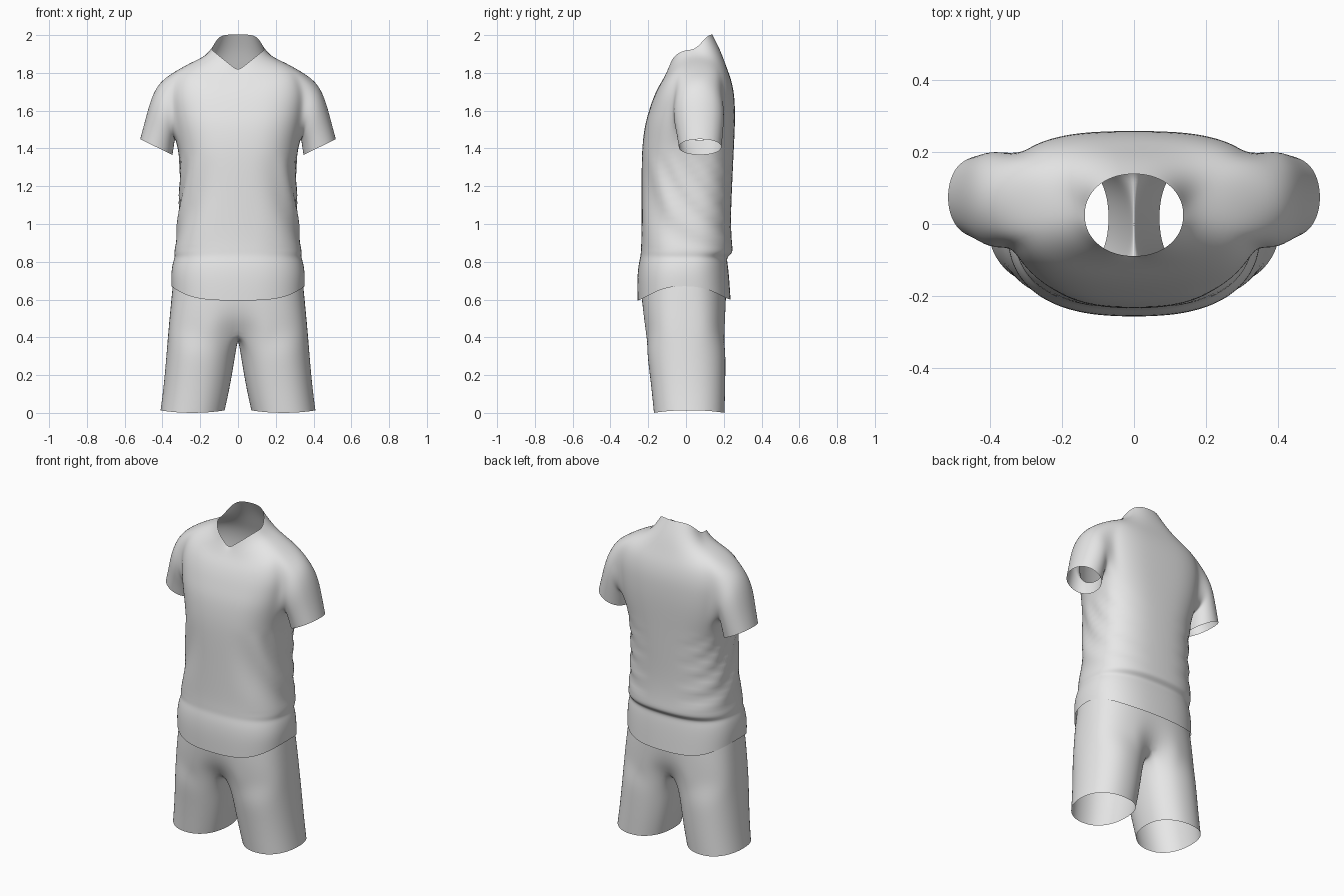
import bpy, bmesh
from math import sin, cos, pi, atan2, copysign

cube = bpy.data.objects.get("Cube")
if cube:
    bpy.data.objects.remove(cube, do_unlink=True)

fabric = bpy.data.materials.new("light_grey_fabric")
fabric.use_nodes = True
GREY = (0.8, 0.8, 0.8, 1)
fabric.diffuse_color = GREY
fabric.node_tree.nodes["Principled BSDF"].inputs["Base Color"].default_value = GREY

HALF = 16  # faces around half a body ring


def spow(v, p):
    return copysign(abs(v) ** p, v)


def half_ring(w, yf, yc, yb, zf, zs, zb, p=.8, dip_front=2, dip_back=2):
    """Left half of a body ring, from front middle to back middle."""
    pts = []
    for i in range(HALF + 1):
        a = -pi / 2 + pi * i / HALF
        c = 0 if i in (0, HALF) else cos(a)
        s = sin(a)
        depth, zend, dip = (yc - yf, zf, dip_front) if s < 0 else (yb - yc, zb, dip_back)
        pts.append((w * c ** p, yc + depth * spow(s, p), zs + (zend - zs) * (1 - c ** dip)))
    return pts


def bridge(faces, a, b, closed=False):
    """Quads between two equally long rows of vertex indices."""
    n = len(a)
    for i in range(n if closed else n - 1):
        j = (i + 1) % n
        faces.append((a[i], a[j], b[j], b[i]))


def add_row(verts, pts):
    start = len(verts)
    verts.extend(pts)
    return list(range(start, len(verts)))


def garment(name, verts, faces):
    """Mirror the half cage, round it with subdivision and shade it smooth."""
    me = bpy.data.meshes.new(name)
    me.from_pydata(verts, [], faces)
    me.materials.append(fabric)
    ob = bpy.data.objects.new(name, me)
    bpy.context.collection.objects.link(ob)
    bpy.ops.object.select_all(action='DESELECT')
    ob.select_set(True)
    bpy.context.view_layer.objects.active = ob
    mirror = ob.modifiers.new("mirror", 'MIRROR')
    mirror.use_clip = True
    sub = ob.modifiers.new("round", 'SUBSURF')
    sub.levels = 2
    for mod in ("mirror", "round"):
        bpy.ops.object.modifier_apply(modifier=mod)
    bm = bmesh.new()
    bm.from_mesh(me)
    loose = [v for v in bm.verts if not v.link_faces]
    bmesh.ops.delete(bm, geom=loose, context='VERTS')
    bmesh.ops.recalc_face_normals(bm, faces=bm.faces)
    bm.to_mesh(me)
    bm.free()
    me.shade_smooth()
    return ob


# Shirt body: hem, tucked fold, chest, shoulders, neck opening
# (half width, front y, side y, back y, front z, side z, back z, roundness, dips)
body = [
    (.354, -.258, -.01, .237, .595, .672, .60, .8, 3, 3),
    (.356, -.260, -.01, .230, .71, .74, .71),
    (.346, -.252, 0, .222, .79, .80, .79),
    (.335, -.241, 0, .214, .83, .825, .825),
    (.340, -.240, 0, .252, .86, .85, .845),
    (.331, -.237, .01, .244, .91, .90, .89),
    (.320, -.236, .02, .237, 1.02, 1.02, 1.02),
    (.305, -.236, .03, .245, 1.2, 1.2, 1.2),
    (.310, -.236, .05, .252, 1.36, 1.35, 1.36, .75),
    (.328, -.228, .07, .257, 1.46, 1.435, 1.46, .72),
    (.347, -.215, .07, .260, 1.54, 1.53, 1.54, .7),
    (.360, -.195, .07, .260, 1.605, 1.62, 1.61, .7),
    (.365, -.175, .07, .256, 1.665, 1.71, 1.69, .7),
    (.330, -.150, .07, .240, 1.72, 1.812, 1.765, .7),
    (.250, -.122, .06, .215, 1.765, 1.855, 1.83, .75),
    (.180, -.102, .05, .183, 1.80, 1.885, 1.92, .9, 1.2, 3),
    (.138, -.090, .025, .140, 1.813, 1.922, 2.003, .95, 1, 5),
]
verts, faces = [], []
rows = [add_row(verts, half_ring(*r)) for r in body]
for a, b in zip(rows, rows[1:]):
    bridge(faces, a, b)

# Armhole: remove a patch of faces and collect its border
C0, C1, R0, R1 = 6, 11, 9, 13
hole = {(rows[r][c], rows[r][c + 1], rows[r + 1][c + 1], rows[r + 1][c])
        for r in range(R0, R1) for c in range(C0, C1)}
faces = [f for f in faces if f not in hole]
border = [(R0, c) for c in range(C0, C1)] + [(r, C1) for r in range(R0, R1)]
border += [(R1, c) for c in range(C1, C0, -1)] + [(r, C0) for r in range(R1, R0, -1)]
angles = [atan2((r - (R0 + R1) / 2) / (R1 - R0), (c - (C0 + C1) / 2) / (C1 - C0))
          for r, c in border]

# Sleeve rings: (outer x, outer z, inner x, inner z, middle y, half depth)
sleeve = [
    (.418, 1.757, .333, 1.445, .067, .138),
    (.463, 1.665, .335, 1.435, .069, .136),
    (.493, 1.55, .338, 1.41, .073, .126),
    (.520, 1.45, .345, 1.365, .075, .117),
]
last = [rows[r][c] for r, c in border]
for xo, zo, xi, zi, yc, depth in sleeve:
    pts = [((xo + xi) / 2 + (xo - xi) / 2 * sin(t), yc + depth * cos(t),
            (zo + zi) / 2 + (zo - zi) / 2 * sin(t)) for t in angles]
    ring = add_row(verts, pts)
    bridge(faces, last, ring, closed=True)
    last = ring
shirt = garment("shirt", verts, faces)

# Draped folds sweeping from the chest down around the sides
LOW, HIGH = .87, 1.36
normals = [v.normal.copy() for v in shirt.data.vertices]
for v, n in zip(shirt.data.vertices, normals):
    x, y, z = v.co
    if LOW < z < HIGH:
        side = min(1, max(0, (abs(x) - .08) / .15))
        fade = sin(pi * (z - LOW) / (HIGH - LOW)) ** .7
        v.co += n * (.006 * side * fade * sin(105 * (y + .3) * (z - .75)))

# Shorts: hips, with the middle drawn in towards the crotch
hips = [
    (.332, -.235, 0, .208, .80, .80, .80),
    (.348, -.241, 0, .214, .67, .67, .67),
    (.356, -.237, 0, .215, .58, .58, .58, .75),
    (.364, -.230, 0, .214, .50, .50, .50, .72),
    (.371, -.222, 0, .213, .43, .42, .43, .7),
]
pulls = [1, 1, .98, .9, .7]
verts, faces, rows = [], [], []
for ring, pull in zip(hips, pulls):
    pts = half_ring(*ring)
    for i in (0, HALF):
        x, y, z = pts[i]
        pts[i] = (x, y * pull, z)
    rows.append(add_row(verts, pts))
for a, b in zip(rows, rows[1:]):
    bridge(faces, a, b)

# Crotch seam runs from back to front along the middle
INNER = 7
seam = []
for i in range(1, INNER + 1):
    t = i / (INNER + 1)
    seam.append((0, .149 - .304 * t, .43 - .035 * sin(pi * t)))
last = rows[-1] + add_row(verts, seam)

# Leg rings: (inner x, outer x, front y, back y, z)
legs = [
    (.010, .379, -.210, .212, .33),
    (.028, .388, -.196, .211, .22),
    (.048, .399, -.183, .209, .11),
    (.070, .412, -.172, .206, 0),
]
outer = [-.75 * pi + 1.5 * pi * i / HALF for i in range(HALF + 1)]
inner = [.75 * pi + .5 * pi * i / (INNER + 1) for i in range(1, INNER + 1)]
for xi, xo, yf, yb, z in legs:
    lift = .014 if z == 0 else 0
    pts = [((xi + xo) / 2 + (xo - xi) / 2 * spow(cos(t), .9),
            (yf + yb) / 2 + (yb - yf) / 2 * spow(sin(t), .9),
            z + lift * cos(t) ** 2) for t in outer + inner]
    ring = add_row(verts, pts)
    bridge(faces, last, ring, closed=True)
    last = ring
garment("shorts", verts, faces)
